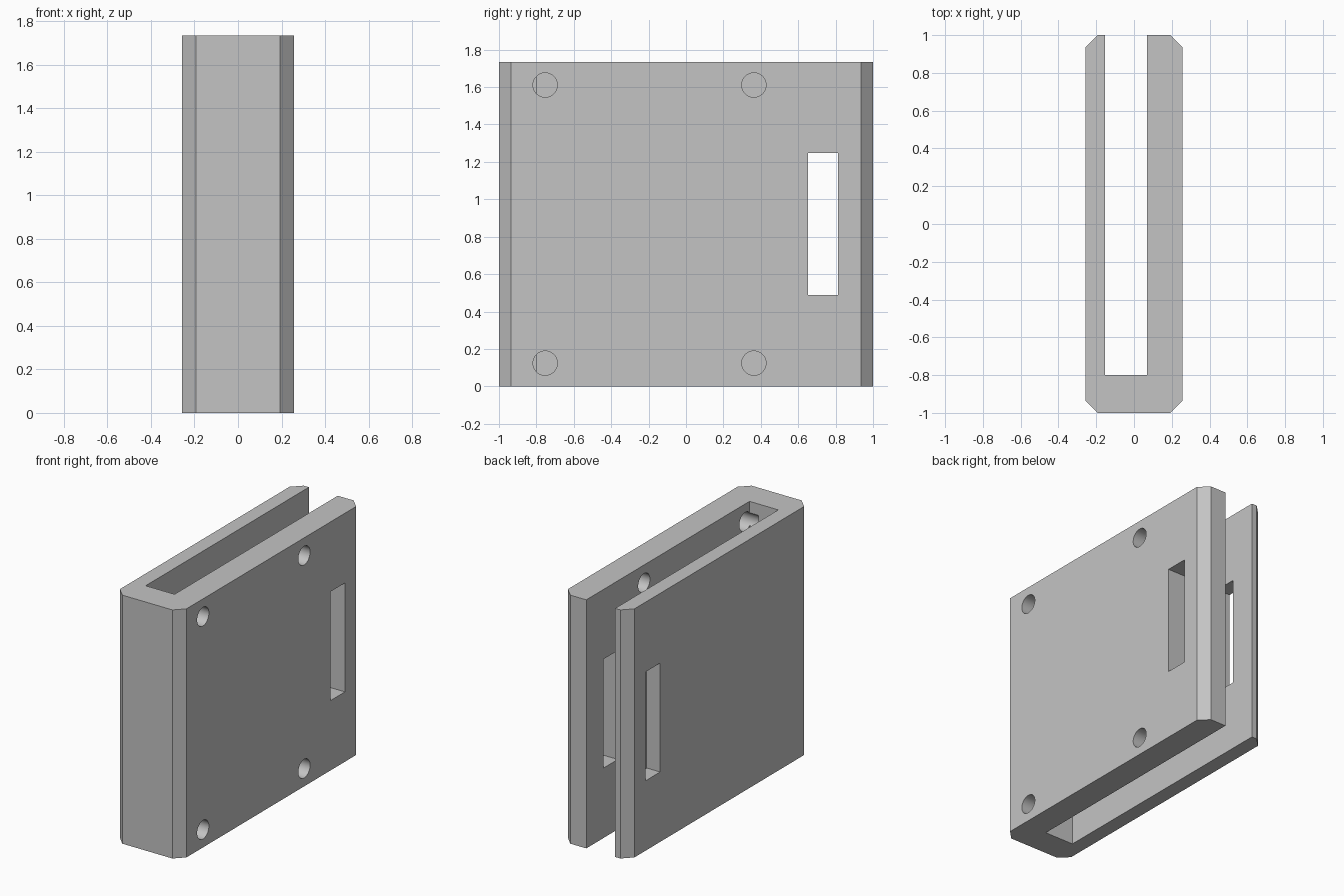
import bpy
import bmesh
from mathutils import Matrix

if "Cube" in bpy.data.objects:
    bpy.data.objects.remove(bpy.data.objects["Cube"])

HEIGHT = 1.735
HALF_W = 0.257
CHAMFER = 0.064
WALL_IN_L, WALL_IN_R = 0.07, -0.153   # inner faces of the two side walls
FLOOR_Y = -0.80                       # inner face of the front wall

grey = bpy.data.materials.new("matte grey")
grey.use_nodes = True
grey.diffuse_color = (0.55, 0.55, 0.55, 1)
grey.node_tree.nodes["Principled BSDF"].inputs["Base Color"].default_value = (0.55, 0.55, 0.55, 1)


def make_object(name, bm):
    bmesh.ops.recalc_face_normals(bm, faces=bm.faces)
    mesh = bpy.data.meshes.new(name)
    bm.to_mesh(mesh)
    bm.free()
    mesh.materials.append(grey)
    obj = bpy.data.objects.new(name, mesh)
    bpy.context.collection.objects.link(obj)
    return obj


# U-shaped sleeve: a chamfered profile extruded upward
w, c = HALF_W, CHAMFER
profile = [
    (-w + c, -1), (w - c, -1), (w, -1 + c), (w, 1 - c), (w - c, 1),
    (WALL_IN_L, 1), (WALL_IN_L, FLOOR_Y), (WALL_IN_R, FLOOR_Y), (WALL_IN_R, 1),
    (-w + c, 1), (-w, 1 - c), (-w, -1 + c),
]
bm = bmesh.new()
base = bm.faces.new([bm.verts.new((x, y, 0)) for x, y in profile])
top = bmesh.ops.extrude_face_region(bm, geom=[base])
bmesh.ops.translate(bm, vec=(0, 0, HEIGHT),
                    verts=[v for v in top["geom"] if isinstance(v, bmesh.types.BMVert)])
sleeve = make_object("sleeve_body", bm)


def cut(cutter):
    mod = sleeve.modifiers.new(cutter.name, "BOOLEAN")
    mod.operation = "DIFFERENCE"
    mod.solver = "EXACT"
    mod.object = cutter
    cutter.hide_render = True
    cutter.hide_set(True)
    cutter.display_type = "WIRE"


# Tall slot through both walls
bm = bmesh.new()
bmesh.ops.create_cube(bm, size=1, matrix=Matrix.Translation((0, 0.732, 0.868))
                      @ Matrix.Diagonal((1, 0.16, 0.76, 1)))
cut(make_object("slot_cutter", bm))

# Four screw holes through the left wall only
for i, (y, z) in enumerate([(y, z) for y in (-0.753, 0.363) for z in (0.124, 1.611)]):
    bm = bmesh.new()
    bmesh.ops.create_cone(bm, cap_ends=True, segments=48, radius1=0.065, radius2=0.065,
                          depth=0.34, matrix=Matrix.Translation((0.17, y, z))
                          @ Matrix.Rotation(1.5707963, 4, "Y"))
    cut(make_object(f"screw_hole_cutter_{i + 1}", bm))

# Apply the cuts, then remove the cutters
bpy.context.view_layer.update()
graph = bpy.context.evaluated_depsgraph_get()
result = bpy.data.meshes.new_from_object(sleeve.evaluated_get(graph))
cutters = [m.object for m in sleeve.modifiers]
sleeve.modifiers.clear()
sleeve.data = result
for cutter in cutters:
    bpy.data.objects.remove(cutter)

# Smooth hole walls, crisp edges elsewhere
bpy.ops.object.select_all(action="DESELECT")
sleeve.select_set(True)
bpy.context.view_layer.objects.active = sleeve
bpy.ops.object.shade_smooth_by_angle()
